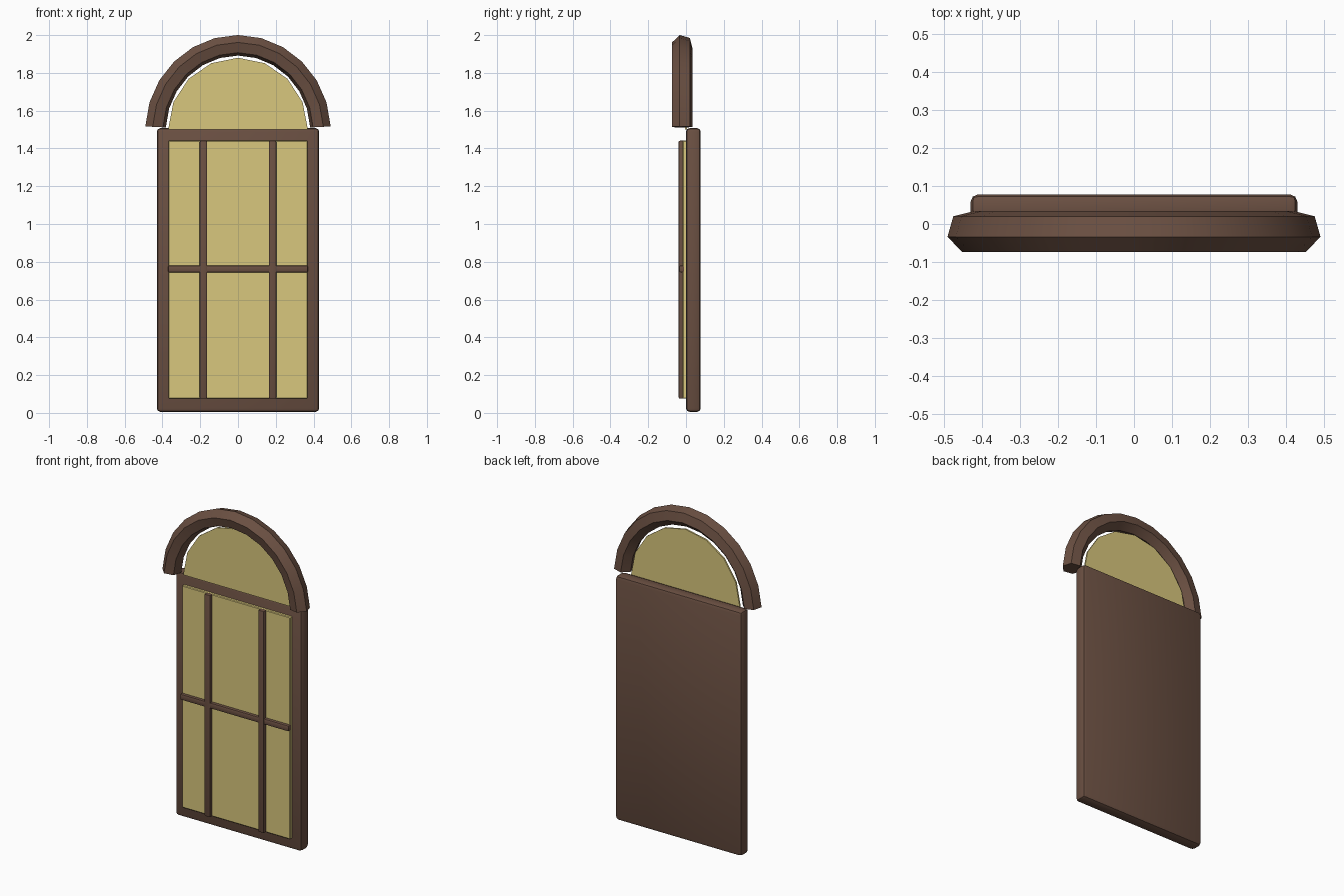
import bpy
import bmesh
from math import sin, cos, pi, radians

default = bpy.data.objects.get("Cube")
if default:
    bpy.data.objects.remove(default, do_unlink=True)


def material(name, rgb):
    m = bpy.data.materials.new(name)
    m.use_nodes = True
    color = (*rgb, 1)
    m.diffuse_color = color
    bsdf = next(n for n in m.node_tree.nodes if n.type == 'BSDF_PRINCIPLED')
    bsdf.inputs["Base Color"].default_value = color
    bsdf.inputs["Roughness"].default_value = 0.7
    return m


wood = material("brown wood", (0.145, 0.079, 0.054))
glass = material("warm yellow glass", (0.69, 0.57, 0.205))


def finish(name, bm, mat):
    bmesh.ops.recalc_face_normals(bm, faces=bm.faces)
    mesh = bpy.data.meshes.new(name)
    bm.to_mesh(mesh)
    bm.free()
    mesh.materials.append(mat)
    ob = bpy.data.objects.new(name, mesh)
    bpy.context.collection.objects.link(ob)
    bpy.ops.object.select_all(action='DESELECT')
    ob.select_set(True)
    bpy.context.view_layer.objects.active = ob
    bpy.ops.object.shade_smooth_by_angle(angle=radians(32))
    return ob


def box(name, x, y, z, mat, bevel, segments=2):
    """Bevelled box given by its (min, max) range on each axis."""
    bm = bmesh.new()
    bmesh.ops.create_cube(bm, size=1)
    for v in bm.verts:
        for axis, span in enumerate((x, y, z)):
            v.co[axis] = span[0] if v.co[axis] < 0 else span[1]
    bmesh.ops.bevel(bm, geom=bm.edges[:], offset=bevel, segments=segments,
                    profile=0.5, affect='EDGES')
    return finish(name, bm, mat)


# Wooden backing panel and the pane lying on its front
box("frame_panel", (-0.43, 0.43), (0, 0.078), (0.005, 1.508), wood, 0.02)
box("main_pane", (-0.368, 0.368), (-0.018, 0.01), (0.075, 1.441), glass, 0.004, 1)

# Glazing bars
for side, x in (("right", -0.183), ("left", 0.183)):
    box(side + "_upright_bar", (x - 0.02, x + 0.02), (-0.039, -0.008),
        (0.075, 1.441), wood, 0.007)
box("cross_bar", (-0.37, 0.37), (-0.036, -0.008), (0.744, 0.78), wood, 0.007)

# Half-round pane above the panel
bm = bmesh.new()
rim = [bm.verts.new((0.37 * cos(pi * i / 8), 0.006, 1.5 + 0.38 * sin(pi * i / 8)))
       for i in range(9)]
face = bm.faces.new(rim)
extruded = bmesh.ops.extrude_face_region(bm, geom=[face])
for v in extruded["geom"]:
    if isinstance(v, bmesh.types.BMVert):
        v.co.y -= 0.01
finish("arched_pane", bm, glass)

# Hood arch: a six-sided section swept over a half circle
bm = bmesh.new()
rings = []
steps, sides = 12, 6
for i in range(steps + 1):
    a = radians(3 + 174 * i / steps)
    ring = []
    for k in range(sides):
        b = 2 * pi * k / sides - radians(14)
        r, y = 0.056 * cos(b), -0.02 + 0.056 * sin(b)
        ring.append(bm.verts.new(((0.437 + r) * cos(a), y, 1.49 + (0.456 + r) * sin(a))))
    rings.append(ring)
for p, q in zip(rings, rings[1:]):
    for k in range(sides):
        n = (k + 1) % sides
        bm.faces.new((p[k], p[n], q[n], q[k]))
bm.faces.new(rings[0])
bm.faces.new(rings[-1])
finish("hood_arch", bm, wood)
